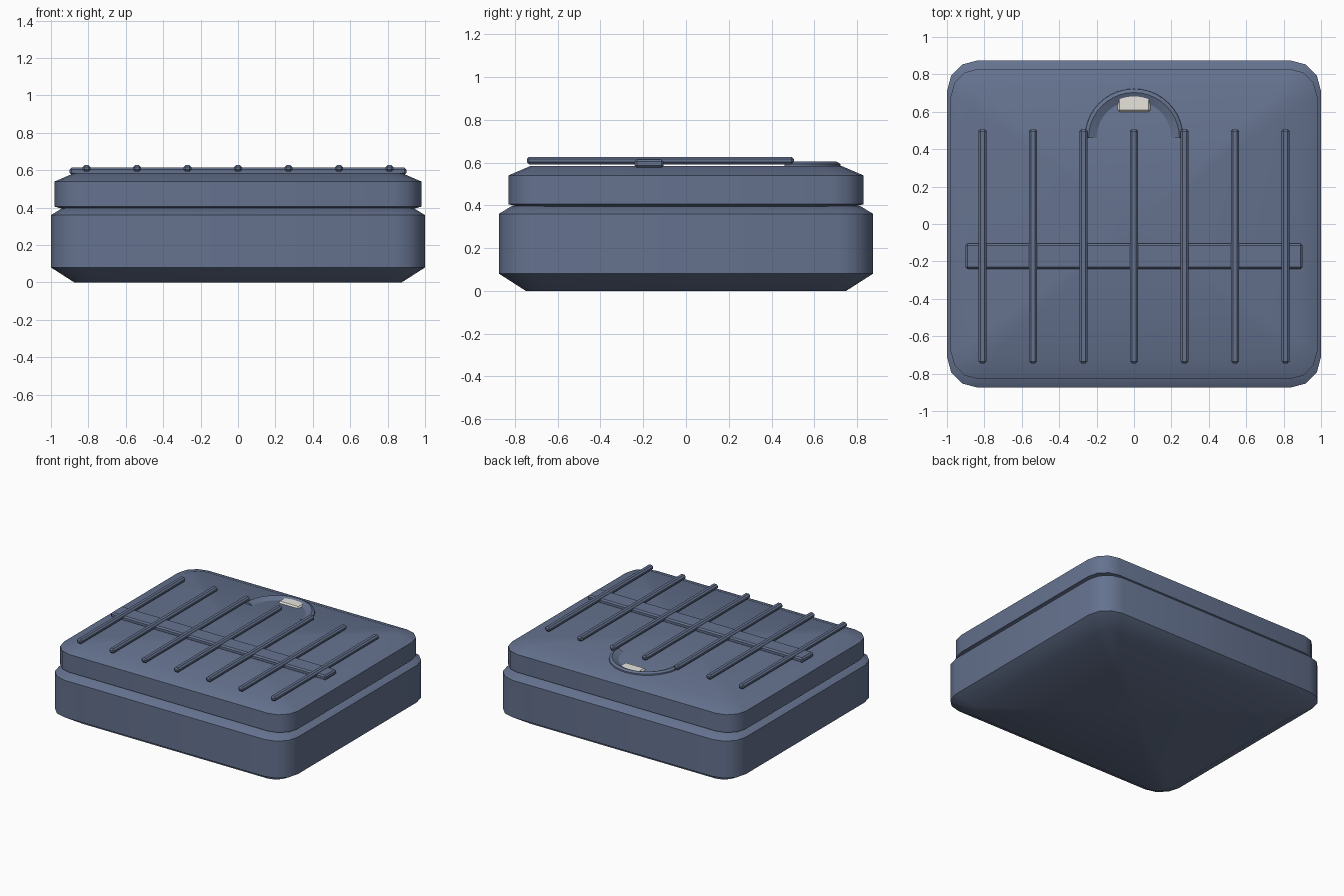
import bpy, bmesh, math

if "Cube" in bpy.data.objects:
    bpy.data.objects.remove(bpy.data.objects["Cube"])


def material(name, color):
    m = bpy.data.materials.new(name)
    m.diffuse_color = color
    m.use_nodes = True
    m.node_tree.nodes["Principled BSDF"].inputs["Base Color"].default_value = m.diffuse_color
    return m


BLUE = material("blue_plastic", (0.130, 0.170, 0.275, 1))
WHITE = material("white_plastic", (0.80, 0.78, 0.72, 1))


def finish(name, bm, mat):
    bmesh.ops.recalc_face_normals(bm, faces=bm.faces[:])
    me = bpy.data.meshes.new(name)
    bm.to_mesh(me)
    bm.free()
    me.shade_smooth()
    me.set_sharp_from_angle(angle=math.radians(35))
    me.materials.append(mat)
    ob = bpy.data.objects.new(name, me)
    bpy.context.collection.objects.link(ob)
    return ob


def outline(hx, hy, r, segs=3):
    """Rounded rectangle, counter-clockwise."""
    pts = []
    for i, (sx, sy) in enumerate([(1, 1), (-1, 1), (-1, -1), (1, -1)]):
        for k in range(segs + 1):
            a = math.pi / 2 * (i + k / segs)
            pts.append((sx * (hx - r) + r * math.cos(a),
                        sy * (hy - r) + r * math.sin(a)))
    return pts


def shell(name, hx, hy, r, levels, mat):
    """Stack of inset rounded rectangles, capped with centre fans."""
    bm = bmesh.new()
    rings = []
    for z, inset in levels:
        pts = outline(hx - inset, hy - inset, max(r - inset * 0.5, 0.04))
        rings.append([bm.verts.new((x, y, z)) for x, y in pts])
    n = len(rings[0])
    for lo, hi in zip(rings, rings[1:]):
        for i in range(n):
            j = (i + 1) % n
            bm.faces.new((lo[i], lo[j], hi[j], hi[i]))
    for ring, z in ((rings[0], levels[0][0]), (rings[-1], levels[-1][0])):
        c = bm.verts.new((0, 0, z))
        for i in range(n):
            bm.faces.new((ring[i], ring[(i + 1) % n], c))
    return finish(name, bm, mat)


def bar(name, lo, hi, bevel, mat):
    """Chamfered box between two corners."""
    bm = bmesh.new()
    bmesh.ops.create_cube(bm, size=1)
    for v in bm.verts:
        v.co = [(a + b) / 2 + c * (b - a) for a, b, c in zip(lo, hi, v.co)]
    bmesh.ops.bevel(bm, geom=bm.edges[:], offset=bevel, segments=1,
                    affect='EDGES', profile=0.5)
    return finish(name, bm, mat)


# Case halves
shell("base", 1.0, 0.875, 0.165,
      [(0, 0.125), (0.08, 0), (0.36, 0), (0.397, 0.06)], BLUE)
shell("lid", 0.98, 0.83, 0.15,
      [(0.392, 0.05), (0.405, 0), (0.54, 0), (0.585, 0.105)], BLUE)

# Lengthwise ribs and cross strap
for i in range(7):
    x = (i - 3) * 0.27
    bar(f"rib_{i + 1}", (x - 0.022, -0.745, 0.592), (x + 0.022, 0.505, 0.627), 0.011, BLUE)
bar("cross_strap", (-0.9, -0.24, 0.576), (0.9, -0.105, 0.614), 0.01, BLUE)

# Half-round latch rim
bm = bmesh.new()
profile = [(0.265, 0.575), (0.262, 0.594), (0.243, 0.604), (0.195, 0.583), (0.195, 0.575)]
steps = 20
sections = []
for k in range(steps + 1):
    a = math.pi * k / steps
    sections.append([bm.verts.new((r * math.cos(a), 0.46 + r * math.sin(a), z))
                     for r, z in profile])
m = len(profile)
for s, t in zip(sections, sections[1:]):
    for i in range(m):
        bm.faces.new((s[i], s[(i + 1) % m], t[(i + 1) % m], t[i]))
bm.faces.new(sections[0])
bm.faces.new(sections[-1])
finish("latch_rim", bm, BLUE)

# Latch button
bar("latch_button", (-0.087, 0.6, 0.57), (0.087, 0.695, 0.595), 0.01, WHITE)
